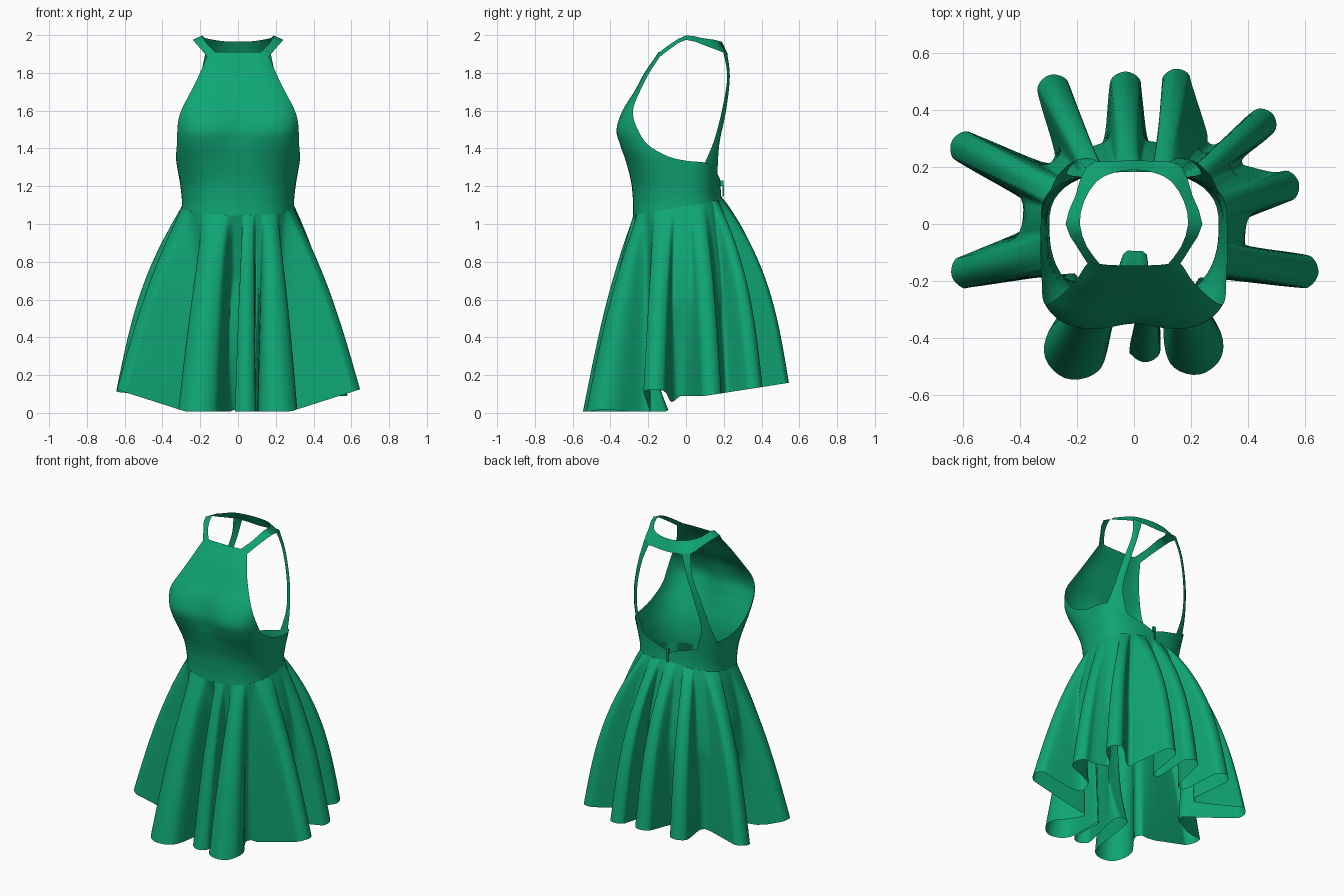
import bpy, math
from mathutils import Vector

if "Cube" in bpy.data.objects:
    bpy.data.objects.remove(bpy.data.objects["Cube"])

green = bpy.data.materials.new("emerald_fabric")
green.diffuse_color = (0.005, 0.38, 0.18, 1)
green.use_nodes = True
green.node_tree.nodes["Principled BSDF"].inputs["Base Color"].default_value = green.diffuse_color


def spline(pts, n, closed=False):
    """Smooth Catmull-Rom curve through tuples of any length, n steps per span."""
    m = len(pts)
    at = lambda i: pts[i % m] if closed else pts[max(0, min(m - 1, i))]
    out = []
    for i in range(m if closed else m - 1):
        a, b, c, d = at(i - 1), at(i), at(i + 1), at(i + 2)
        for k in range(n):
            t = k / n
            out.append(tuple(0.5 * (2 * q + (r - p) * t + (2 * p - 5 * q + 4 * r - s) * t * t
                                    + (3 * q - p - 3 * r + s) * t ** 3)
                             for p, q, r, s in zip(a, b, c, d)))
    if not closed:
        out.append(tuple(pts[-1]))
    return out


def sheet(name, rows, closed=False, angle=60):
    """Cloth surface from rows of points."""
    n = len(rows[0])
    faces = [(i * n + j, i * n + (j + 1) % n, (i + 1) * n + (j + 1) % n, (i + 1) * n + j)
             for i in range(len(rows) - 1) for j in range(n if closed else n - 1)]
    me = bpy.data.meshes.new(name)
    me.from_pydata([p for r in rows for p in r], [], faces)
    me.materials.append(green)
    ob = bpy.data.objects.new(name, me)
    bpy.context.collection.objects.link(ob)
    bpy.ops.object.select_all(action='DESELECT')
    ob.select_set(True)
    bpy.context.view_layer.objects.active = ob
    bpy.ops.object.shade_smooth_by_angle(angle=math.radians(angle))
    return ob


def clamp(v):
    return max(0.0, min(1.0, v))


def body_point(row, psi):
    """Point on the torso; psi is the angle from the front towards +x."""
    z, w, front, back, n, _ = row
    s, c = math.sin(psi), math.cos(psi)
    d = front if c > 0 else back
    r = ((abs(s) / w) ** n + (abs(c) / d) ** n) ** (-1 / n)
    if c > 0:                                    # shallow hollow between the busts
        r *= 1 - .07 * math.exp(-(s / .28) ** 2 - ((z - 1.5) / .12) ** 2)
    z -= 0.05 * c * clamp((1.2 - z) / 0.105)     # seam dips at the front
    return (r * s, -r * c, z)


# Bodice: height, half width, front depth, back depth, squareness, edge angle
body = [
    (1.095, .297, .28, .187, 2.5, 180), (1.14, .298, .28, .185, 2.5, 180),
    (1.20, .305, .287, .183, 2.6, 180), (1.26, .315, .299, .182, 2.8, 135),
    (1.32, .325, .317, .18, 3.1, 112), (1.335, .327, .322, .18, 3.2, 90),
    (1.36, .33, .331, .17, 3.4, 73), (1.42, .334, .355, .17, 3.8, 58),
    (1.50, .341, .376, .17, 4, 51.5), (1.60, .352, .34, .17, 4, 47),
    (1.70, .32, .275, .17, 4, 45.6), (1.80, .254, .22, .17, 4, 46),
    (1.88, .205, .165, .17, 4, 49.5), (1.91, .195, .145, .17, 4, 49)]
rows = []
for row in spline(body, 4):
    edge = math.radians(min(180, row[5]))
    rows.append([body_point(row, edge * (j / 32 - 1)) for j in range(65)])
sheet("bodice", rows)

# Skirt hem: valley x, y, radius then the centre and radius of the fold after it
folds = [
    (0, -.145, .05, .04, -.43, .055), (.095, -.24, .01, .21, -.425, .105),
    (.25, -.22, .035, .585, -.165, .062), (.39, -.03, .045, .52, .13, .06),
    (.40, .22, .02, .445, .35, .055), (.28, .31, .03, .15, .49, .055),
    (.07, .31, .025, -.03, .475, .06), (-.14, .31, .04, -.28, .465, .06),
    (-.31, .25, .035, -.585, .265, .06), (-.39, .03, .05, -.58, -.165, .062),
    (-.23, -.21, .04, -.205, -.435, .112)]
hem, psis = [], []
for i, (vx, vy, vr, lx, ly, r) in enumerate(folds):
    nxt = folds[(i + 1) % len(folds)]
    out = math.atan2(ly - (vy + nxt[1]) / 2, lx - (vx + nxt[0]) / 2)
    inward = math.atan2(-vy, -vx)
    for deg in (80, 0, -80):                     # rounded valley
        a = inward + math.radians(deg)
        hem.append((vx + vr * math.cos(a), vy + vr * math.sin(a)))
    for deg in (-105, -52, 0, 52, 105):          # rounded fold
        a = out + math.radians(deg)
        hem.append((lx + r * math.cos(a), ly + r * math.sin(a)))
    p = math.atan2(vx, -vy)
    while psis and p < psis[-1]:
        p += 2 * math.pi
    psis.append(p)
psis.append(psis[0] + 2 * math.pi)
hem = hem[1:] + hem[:1]                          # start at the valley bottom
STEP = 4
hem = spline(hem, STEP, True)


def hem_height(x, y):
    front = .008 + .115 * clamp((abs(x) - .28) / .36)
    back = .09 + .07 * clamp((y - .1) / .45)
    t = clamp((y + .11) / .09)
    return front + (back - front) * t * t * (3 - 2 * t)


def skirt_point(w, h, t):
    bulge = .1 + .12 * clamp(h[1] / .4)          # the back hangs rounder
    f = t + bulge * math.sin(math.pi * t ** .8)
    x, y = w[0] + (h[0] - w[0]) * f, w[1] + (h[1] - w[1]) * f
    # valleys stay full over the hips at the sides and back, then tuck in
    r, rw = math.hypot(x, y), math.hypot(w[0], w[1])
    full = rw + .12 * min(1, t / .5) ** .8
    keep = clamp((1 - t) / .7) * clamp((y + .2) / .15)
    k = 1 + keep * max(0, full - r) / max(r, .05)
    return (x * k, y * k, w[2] + (hem_height(*h) - w[2]) * t)


per = 8 * STEP
waist = []
for k in range(len(hem)):
    i, f = k // per, (k % per) / per
    waist.append(body_point(body[0], psis[i] + (psis[i + 1] - psis[i]) * f))
sheet("pleated_skirt", [[skirt_point(w, h, i / 28) for w, h in zip(waist, hem)]
                        for i in range(29)], closed=True, angle=80)

# Neck band: upper and lower edge of the right half, mirrored to the left
upper = [(.12, -.14, 1.91), (.165, -.08, 1.955), (.19, 0, 1.998), (.175, .08, 1.985),
         (.13, .15, 1.975), (.07, .18, 1.967), (0, .19, 1.965)]
lower = [(.163, -.138, 1.885), (.2, -.08, 1.93), (.24, 0, 1.975), (.205, .1, 1.945),
         (.165, .205, 1.905), (.08, .22, 1.9), (0, .222, 1.895)]


def mirrored(pts):
    return pts + [(-x, y, z) for x, y, z in reversed(pts[:-1])]


sheet("neck_band", [spline(mirrored(upper), 2), spline(mirrored(lower), 2)])

# Back straps, flaring into the waistband
armhole_edge = [(.17, .195, 1.92), (.20, .218, 1.78), (.25, .19, 1.6),
                (.28, .148, 1.44), (.298, .1, 1.325)]
back_edge = [(.12, .217, 1.91), (.165, .232, 1.78), (.212, .212, 1.6),
             (.235, .176, 1.42), (.19, .166, 1.25)]
for side, name in ((1, "right_back_strap"), (-1, "left_back_strap")):
    a, b = spline(armhole_edge, 5), spline(back_edge, 5)
    rows = []
    for p, q in zip(a, b):
        mid = (Vector(p) + Vector(q)) / 2
        mid += Vector((mid.x, mid.y, 0)).normalized() * (Vector(p) - Vector(q)).length * .12
        rows.append([(side * v[0], v[1], v[2]) for v in (p, mid, q)])
    sheet(name, rows)

# Zip slider and pull on the back waistband
for name, size, loc in (("zip_slider", (.02, .015, .03), (0, .19, 1.215)),
                        ("zip_pull", (.012, .006, .06), (0, .197, 1.175))):
    bpy.ops.mesh.primitive_cube_add(size=1, location=loc)
    ob = bpy.context.object
    ob.name, ob.scale = name, size
    ob.data.materials.append(green)
